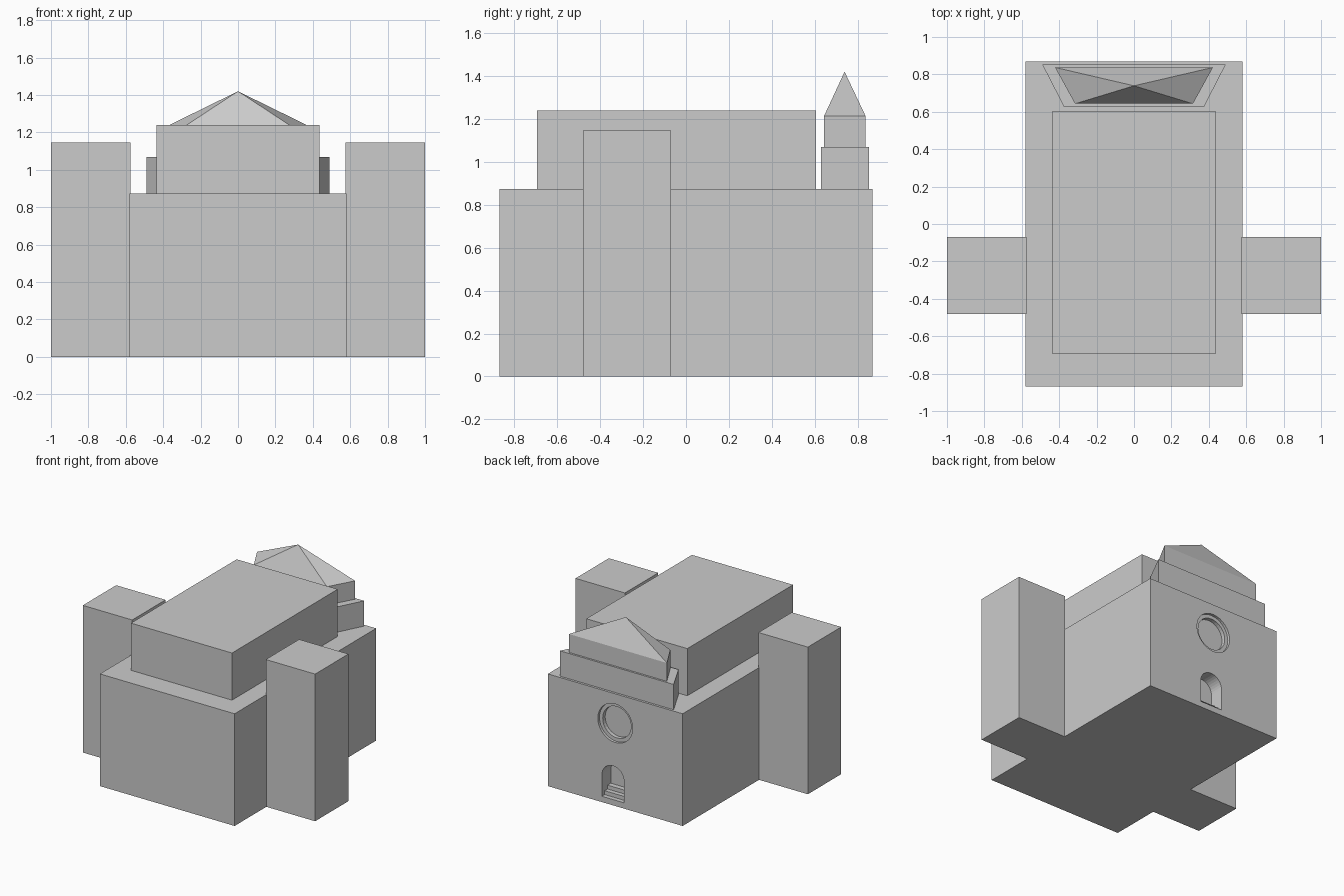
import bpy, bmesh, math
from mathutils import Vector

if "Cube" in bpy.data.objects:
    bpy.data.objects.remove(bpy.data.objects["Cube"])

stone = bpy.data.materials.new("grey stone")
stone.diffuse_color = (0.6, 0.6, 0.6, 1)
stone.use_nodes = True
stone.node_tree.nodes["Principled BSDF"].inputs["Base Color"].default_value = stone.diffuse_color


def finish(name, bm):
    bmesh.ops.recalc_face_normals(bm, faces=bm.faces)
    me = bpy.data.meshes.new(name)
    bm.to_mesh(me)
    bm.free()
    me.materials.append(stone)
    ob = bpy.data.objects.new(name, me)
    bpy.context.collection.objects.link(ob)
    return ob


def prism(name, points, offset, apex=None):
    """Extrude a closed 3D outline; optionally pull the far cap to an apex."""
    bm = bmesh.new()
    base = bm.faces.new([bm.verts.new(p) for p in points])
    ext = bmesh.ops.extrude_face_region(bm, geom=[base], use_keep_orig=True)["geom"]
    bmesh.ops.translate(bm, vec=Vector(offset),
                        verts=[v for v in ext if isinstance(v, bmesh.types.BMVert)])
    if apex:
        cap = [f for f in ext if isinstance(f, bmesh.types.BMFace)][0]
        centre = bmesh.ops.poke(bm, faces=[cap])["verts"][0]
        centre.co = apex
    return finish(name, bm)


def box(name, x0, x1, y0, y1, z0, z1):
    return prism(name, [(x0, y0, z0), (x1, y0, z0), (x1, y1, z0), (x0, y1, z0)],
                 (0, 0, z1 - z0))


def tier(name, front_x, back_x, y0, y1, z0, z1, apex=None):
    return prism(name, [(-front_x, y0, z0), (front_x, y0, z0),
                        (back_x, y1, z0), (-back_x, y1, z0)], (0, 0, z1 - z0), apex)


def carve(target, cutter):
    cutter.hide_render = True
    mod = target.modifiers.new("recess", 'BOOLEAN')
    mod.operation, mod.solver, mod.object = 'DIFFERENCE', 'EXACT', cutter
    bpy.context.view_layer.objects.active = target
    bpy.ops.object.modifier_apply(modifier=mod.name)
    bpy.data.objects.remove(cutter)


BACK = 0.87

# Main hall, upper storey and side towers
hall = box("main_hall", -0.58, 0.58, -0.87, BACK, 0, 0.873)
box("upper_storey", -0.435, 0.435, -0.695, 0.605, 0.873, 1.24)
for side, name in ((-1, "left_tower"), (1, "right_tower")):
    xs = sorted((side * 0.575, side * 1.0))
    box(name, xs[0], xs[1], -0.48, -0.07, 0, 1.145)

# Stepped gable with pyramid cap on the back edge
tier("gable_base", 0.375, 0.49, 0.628, 0.852, 0.873, 1.07)
tier("gable_cap", 0.315, 0.422, 0.643, 0.837, 1.07, 1.213, (0, 0.739, 1.42))

# Round window recess in two steps
for r, depth in ((0.15, 0.02), (0.122, 0.05)):
    ring = [(r * math.cos(a), BACK + 0.05, 0.644 + r * math.sin(a))
            for a in (math.tau * i / 32 for i in range(32))]
    carve(hall, prism("window_cutter", ring, (0, -0.05 - depth, 0)))

# Arched doorway recess
DX, DR, DZ0, DZ1 = 0.02, 0.095, 0.045, 0.213
arch = [(DX - DR, BACK + 0.05, DZ0), (DX + DR, BACK + 0.05, DZ0)]
arch += [(DX + DR * math.cos(a), BACK + 0.05, DZ1 + DR * math.sin(a))
         for a in (math.pi * i / 16 for i in range(17))]
carve(hall, prism("door_cutter", arch, (0, -0.16, 0)))

# Steps inside the doorway
for i in range(2):
    box("door_step", DX - DR, DX + DR, BACK - 0.11, BACK - 0.035 * (i + 1),
        DZ0 + 0.03 * i, DZ0 + 0.03 * (i + 1))
